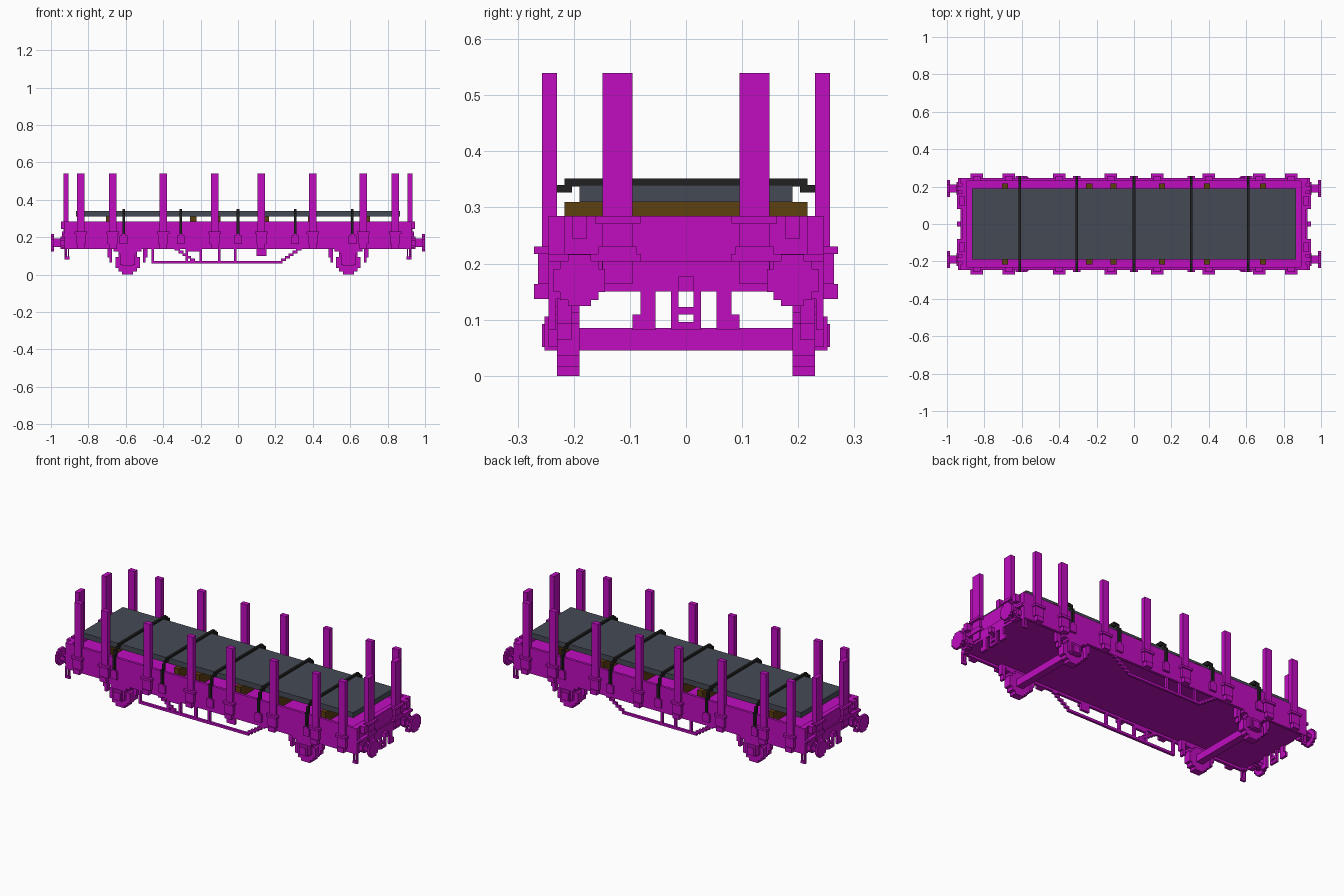
import bpy, bmesh
from mathutils import Matrix, Vector

cube = bpy.data.objects.get("Cube")
if cube:
    bpy.data.objects.remove(cube, do_unlink=True)


def material(name, red, green, blue):
    mat = bpy.data.materials.new(name)
    mat.use_nodes = True
    mat.diffuse_color = (red, green, blue, 1)
    mat.node_tree.nodes["Principled BSDF"].inputs["Base Color"].default_value = mat.diffuse_color
    return mat


magenta = material("magenta paint", 0.53, 0.004, 0.53)
slate = material("slate grey", 0.06, 0.07, 0.09)
brown = material("brown wood", 0.11, 0.05, 0.005)
black = material("black strap", 0.015, 0.015, 0.015)

# Main levels and faces shared by the parts
bar = 0.0135
end_x = 0.92
inner_y, wall_y, stake_y = 0.23, 0.245, 0.257
sill_z, belt_z, deck_z, rim_z = 0.15, 0.217, 0.25, 0.285
load_z, slab_z, stake_z = 0.31, 0.34, 0.54
axle_z, axle_x = 0.065, 0.59


def around(middle, width):
    return (middle - width / 2, middle + width / 2)


def upward(start, length):
    return (start, start + length)


def flip(span):
    return (-span[0], -span[1])


def mirror_x(boxes):
    return boxes + [(flip(x), y, z) for x, y, z in boxes]


def mirror_y(boxes):
    return boxes + [(x, flip(y), z) for x, y, z in boxes]


def mirror_both(boxes):
    return mirror_x(mirror_y(boxes))


def build(name, mat, boxes):
    """One object from boxes given as x, y and z spans."""
    bm = bmesh.new()
    for box in boxes:
        size = Vector([abs(high - low) for low, high in box])
        middle = Vector([(high + low) / 2 for low, high in box])
        bmesh.ops.create_cube(bm, size=1, matrix=Matrix.Translation(middle) @ Matrix.Diagonal(size).to_4x4())
    mesh = bpy.data.meshes.new(name)
    bm.to_mesh(mesh)
    bm.free()
    mesh.materials.append(mat)
    bpy.context.collection.objects.link(bpy.data.objects.new(name, mesh))


def disc_rows(middle, height, radius):
    """Crossing spans that form a blocky disc."""
    for wide, tall in ((2, 0.9), (1.5, 1.5), (0.9, 2)):
        yield around(middle, wide * radius), around(height, tall * radius)


# Tray body
full_x, full_y = around(0, 2 * end_x), around(0, 2 * inner_y)
build("floor", magenta, [(full_x, full_y, (sill_z, deck_z))])
build("side_wall", magenta, mirror_y([(full_x, (inner_y, wall_y), (sill_z - bar, rim_z))]))
build("end_wall", magenta, mirror_x([((end_x - 2 * bar, end_x), full_y, (sill_z, rim_z))]))
build("corner_post", magenta, mirror_both([
    (around(end_x - bar / 2, 2 * bar), (inner_y - bar, wall_y), (sill_z - bar, rim_z))]))
build("headstock", magenta, mirror_x([(upward(end_x, bar / 2), around(0, 0.3), (sill_z, belt_z - bar))]))
build("end_rail", magenta, mirror_both([
    (upward(end_x, 1.5 * bar), (0.08, wall_y), (belt_z - bar, belt_z)),
    (upward(end_x, 2 * bar), around(0.19, 2 * bar), (rim_z - 3 * bar, rim_z))]))

# Side stakes with upper and lower brackets
stakes, brackets = [], []
for x in (0.125, 0.4, 0.67, 0.84):
    stakes.append((around(x, 3 * bar), (inner_y, stake_y), (sill_z - bar, stake_z)))
    brackets += [
        (around(x, 5 * bar), (inner_y, stake_y + bar), upward(belt_z, bar)),
        (around(x, 4 * bar), (inner_y, stake_y + bar / 2), (sill_z + bar, belt_z)),
        (around(x, 3 * bar), (inner_y, stake_y + bar), around(sill_z, 2 * bar))]
build("side_stake", magenta, mirror_both(stakes))
build("stake_bracket", magenta, mirror_both(brackets))

# End stakes
end_stake_y = 0.122
build("end_stake", magenta, mirror_both([
    (around(end_x, 2 * bar), around(end_stake_y, 4 * bar), (sill_z + bar, stake_z))]))
build("end_stake_bracket", magenta, mirror_both([
    (upward(end_x, 2 * bar), around(end_stake_y, 6 * bar), (rim_z - bar, rim_z)),
    (upward(end_x, 1.5 * bar), around(end_stake_y, 5 * bar), upward(belt_z - bar, 2 * bar))]))

# Load: slab on wooden bearers
build("slab", slate, [(around(0, 1.73), around(0, 0.38), (load_z, slab_z))])
build("bearer", brown, [
    (around(x, 2.5 * bar), around(0, 2 * inner_y - 2 * bar), (deck_z, load_z))
    for x in (-0.69, -0.24, -0.11, 0.15, 0.39, 0.69)])

# Lashing straps and tensioners
straps, tensioners = [], []
for i in range(-2, 3):
    x = 0.306 * i
    width = around(x, bar)
    straps += [
        (width, (0, inner_y - bar), upward(slab_z - bar / 6, bar)),
        (width, (inner_y - 2 * bar, inner_y), (slab_z - bar, slab_z)),
        (width, (inner_y, wall_y), (rim_z, slab_z - bar)),
        (width, (wall_y, stake_y), (belt_z, rim_z + bar))]
    tensioners += [
        (around(x, 3 * bar), (inner_y, stake_y), (sill_z + bar, belt_z - bar / 2)),
        (around(x, 1.5 * bar), (inner_y, stake_y), upward(belt_z - bar, bar))]
build("strap", black, mirror_y(straps))
build("strap_tensioner", magenta, mirror_y(tensioners))

# Buffers: socket, plunger and head
buffers = []
for start, stop, radius in ((end_x, 0.95, 0.034), (0.95, 0.985, 0.022), (0.985, 1, 0.046)):
    for y, z in disc_rows(0.19, 0.17, radius):
        buffers.append(((start, stop), y, z))
build("buffer", magenta, mirror_both(buffers))

# Coupling link, hoses and corner steps
hang_z = 0.082
hang_x = around(end_x, bar)
link = mirror_y([(hang_x, (bar, 2 * bar), (hang_z, 0.19))])
for z in (hang_z, hang_z + 2 * bar, sill_z, sill_z + 2 * bar):
    link.append((hang_x, around(0, 2 * bar), upward(z, bar)))
link.append((upward(end_x, 2 * bar), around(0, 2 * bar), upward(sill_z, 2 * bar)))
build("coupling", magenta, mirror_x(link))
build("brake_hose", magenta, mirror_both([
    (hang_x, around(0.068, 2 * bar), (hang_z, sill_z)),
    (hang_x, around(0.075, 3 * bar), upward(hang_z, 2 * bar))]))
step_y = (wall_y - bar, wall_y)
build("corner_step", magenta, mirror_both([
    (around(end_x - bar / 2, 2 * bar), step_y, upward(hang_z, bar)),
    (around(end_x - bar, bar / 2), step_y, (hang_z, sill_z)),
    (around(end_x + bar / 3, bar / 2), step_y, (hang_z, sill_z))]))

# Wheels and the axles between them
wheels = [(x, around(0.21, 3 * bar), z) for x, z in disc_rows(axle_x, axle_z, axle_z)]
build("wheel", magenta, mirror_both(wheels))
build("axle", magenta, mirror_x([(around(axle_x, 3 * bar), around(0, 0.4), around(axle_z, 3 * bar))]))

# Axle boxes step outward as they narrow
build("axle_box", magenta, mirror_both([
    (around(axle_x, 6 * bar), (inner_y - bar, wall_y), (axle_z - bar, sill_z)),
    (around(axle_x, 4 * bar), (inner_y, wall_y + bar / 2), (axle_z - 1.5 * bar, axle_z + 3 * bar)),
    (around(axle_x, 3 * bar), (inner_y, stake_y), (axle_z - bar, axle_z + 2 * bar))]))

# Leaf springs shorten downward; hangers stand at both ends
springs = [(around(axle_x, 0.2 - 0.05 * i), (inner_y - 2 * bar, wall_y), upward(sill_z - bar - i * bar, bar))
           for i in range(3)]
for side in (-1, 1):
    for reach, foot in ((0.09, axle_z), (0.1, axle_z + 2 * bar)):
        springs.append((around(axle_x + side * reach, bar), (inner_y - 2 * bar, inner_y), (foot, sill_z)))
build("leaf_spring", magenta, mirror_both(springs))

# Truss on both sides, with stepped diagonals rising to the body
truss_z = 0.06
truss_y = (inner_y, inner_y + bar)
posts = [-0.2, -0.1, -0.015]
truss = [(around(0, 0.44), truss_y, upward(truss_z, bar))]
for i in range(7):
    truss += mirror_x([(upward(0.21 + 1.5 * i * bar, 2 * bar), truss_y, upward(truss_z + i * bar, bar))])
for x in posts:
    truss.append((around(x, bar), truss_y, (truss_z, sill_z)))
build("truss", magenta, mirror_y(truss))

# Equipment frame and handle box below the front side
frame_y = (-wall_y, -inner_y)
frame = [(around(x, bar), frame_y, (truss_z, sill_z)) for x in [-0.455, -0.275] + posts]
frame.append(((-0.46, 0), frame_y, upward(truss_z, bar)))
frame.append(((-0.28, -0.2), frame_y, (sill_z - 2 * bar, sill_z)))
build("equipment_frame", magenta, frame)
build("brake_handle_box", magenta, [(around(0.125, 4 * bar), frame_y, (0.1, sill_z))])
